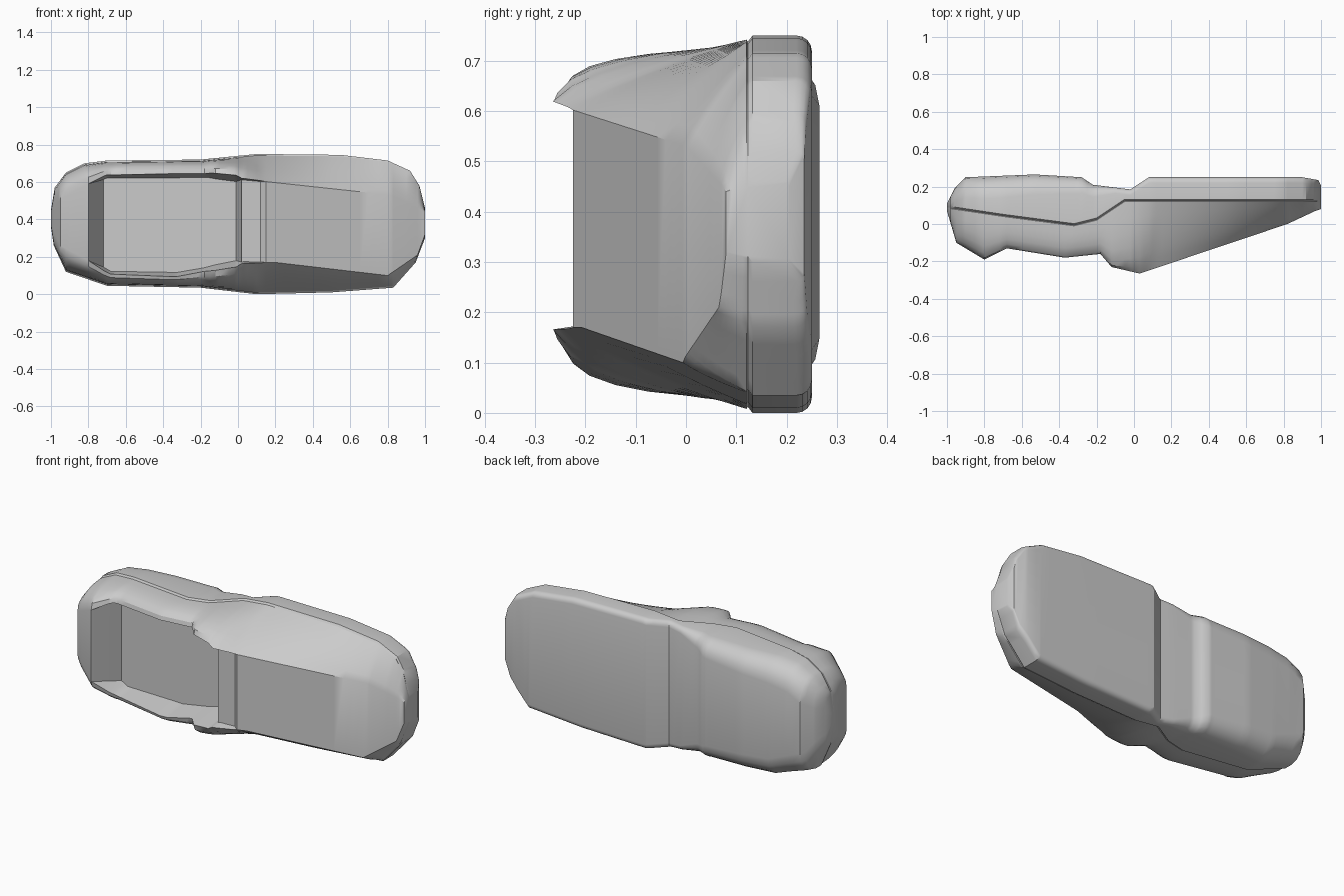
import bpy, bmesh, math

cube = bpy.data.objects.get("Cube")
if cube:
    bpy.data.objects.remove(cube, do_unlink=True)

grey = bpy.data.materials.new("plain grey")
grey.use_nodes = True
colour = (0.6, 0.6, 0.6, 1)
grey.diffuse_color = colour
grey.node_tree.nodes["Principled BSDF"].inputs["Base Color"].default_value = colour


def curve(*points):
    """Return a function that interpolates linearly through the points."""
    def value(x):
        if x <= points[0][0]:
            return points[0][1]
        for (x_start, v_start), (x_end, v_end) in zip(points, points[1:]):
            if x <= x_end:
                return v_start + (v_end - v_start) * (x - x_start) / (x_end - x_start)
        return points[-1][1]
    value.keys = [point[0] for point in points]
    return value


# Outline of the shell, as heights and depths along its length
top = curve((-1, .45), (-.98, .57), (-.92, .65), (-.82, .70), (-.7, .715), (-.2, .72),
            (.1, .75), (.55, .745), (.8, .715), (.92, .66), (.97, .58), (1, .46))
bottom = curve((-1, .36), (-.985, .26), (-.92, .12), (-.7, .045), (-.2, .035),
               (.1, 0), (.5, .01), (.83, .035), (.95, .17), (1, .3))
front = curve((-1, .07), (-.95, -.1), (-.8, -.19), (-.68, -.13), (-.37, -.18),
              (-.18, -.16), (-.12, -.23), (.03, -.265), (.82, 0), (.97, .07), (1, .08))
back = curve((-1, .11), (-.96, .19), (-.9, .25), (-.53, .265), (-.28, .25),
             (-.22, .21), (-.02, .185), (.08, .25), (.9, .25), (.985, .235), (1, .205))
seam = curve((-1, .085), (-.7, .04), (-.32, -.01), (-.2, .02), (-.05, .12), (1, .12))

# Front opening and the flat wedge face that continues it
face_top = curve((-1, .43), (-.95, .51), (-.8, .59), (-.7, .63), (-.15, .635),
                 (.03, .615), (.82, .53), (1, .44))
face_bottom = curve((-1, .38), (-.95, .26), (-.8, .18), (-.68, .115), (-.33, .105),
                    (.03, .17), (.2, .17), (.8, .1), (.96, .21), (1, .32))
pocket = curve((-.8, -.2), (-.72, -.03), (-.01, -.03), (.02, -.21), (.12, -.2), (.15, -.24))
bulge = curve((-.08, 1), (.12, .15))
rounding = curve((-.9, .13), (-.3, .09), (-.1, .03))


def half_section(x, edge, face):
    """Points from the pocket floor, over the rim and seam, to the back."""
    z_edge, z_face = edge(x), face(x)
    y_front, y_back = front(x), back(x)
    y_seam = max(seam(x), y_front + .005)
    side = 1 if z_edge > z_face else -1
    radius = rounding(x) * min(1, abs(top(x) - bottom(x)) / .5)
    # The opening flares outward from the pocket floor
    y_floor = max(y_front, pocket(x))
    flare = side * .15 * (y_floor - y_front)
    points = [(y_floor, z_face - flare / 2)]
    z_face += flare / 2
    points.append((y_front, z_face))
    # Rounded shoulder on the open side, nearly straight on the wedge
    for step in range(1, 6):
        t = step / 6
        arc = math.sin(t * math.pi / 2) ** .8
        rise = t + bulge(x) * (arc - t)
        y_t = t + bulge(x) * (1 - math.cos(t * math.pi / 2) - t)
        points.append((y_front + (y_seam - y_front) * y_t,
                       z_face + (z_edge - side * .008 - z_face) * rise))
    # Narrow seam, then the rounded back shell
    room = max(y_back - y_seam, .01)
    points += [(y_seam, z_edge - side * .008),
               (y_seam + min(.003, room * .1), z_edge - side * .012),
               (y_seam + min(.012, room * .2), z_edge)]
    depth = min(radius, room * .6)
    for step in range(5):
        angle = step / 4 * math.pi / 2
        points.append((y_back - depth * (1 - math.sin(angle)),
                       z_edge - side * radius * (1 - math.cos(angle))))
    return points


# Stations follow every key position plus an even spacing
keys = {round(-1 + i * .05, 3) for i in range(41)}
for profile in (top, bottom, front, back, seam, face_top, face_bottom, pocket):
    keys |= {float(k) for k in profile.keys}
stations = sorted(keys)

bm = bmesh.new()
rings = []
for x in stations:
    upper = half_section(x, top, face_top)
    lower = half_section(x, bottom, face_bottom)
    rings.append([bm.verts.new((x, y, z)) for y, z in upper + lower[::-1]])
count = len(rings[0])
for ring, following in zip(rings, rings[1:]):
    for i in range(count):
        j = (i + 1) % count
        bm.faces.new((ring[i], ring[j], following[j], following[i]))
bm.faces.new(rings[0])
bm.faces.new(rings[-1])
bmesh.ops.remove_doubles(bm, verts=bm.verts, dist=.0005)
bmesh.ops.recalc_face_normals(bm, faces=bm.faces)

mesh = bpy.data.meshes.new("hollow_shell")
bm.to_mesh(mesh)
bm.free()
mesh.materials.append(grey)
shell = bpy.data.objects.new("hollow_shell", mesh)
bpy.context.collection.objects.link(shell)
bpy.ops.object.select_all(action="DESELECT")
shell.select_set(True)
bpy.context.view_layer.objects.active = shell
bpy.ops.object.shade_smooth_by_angle(angle=math.radians(32))
